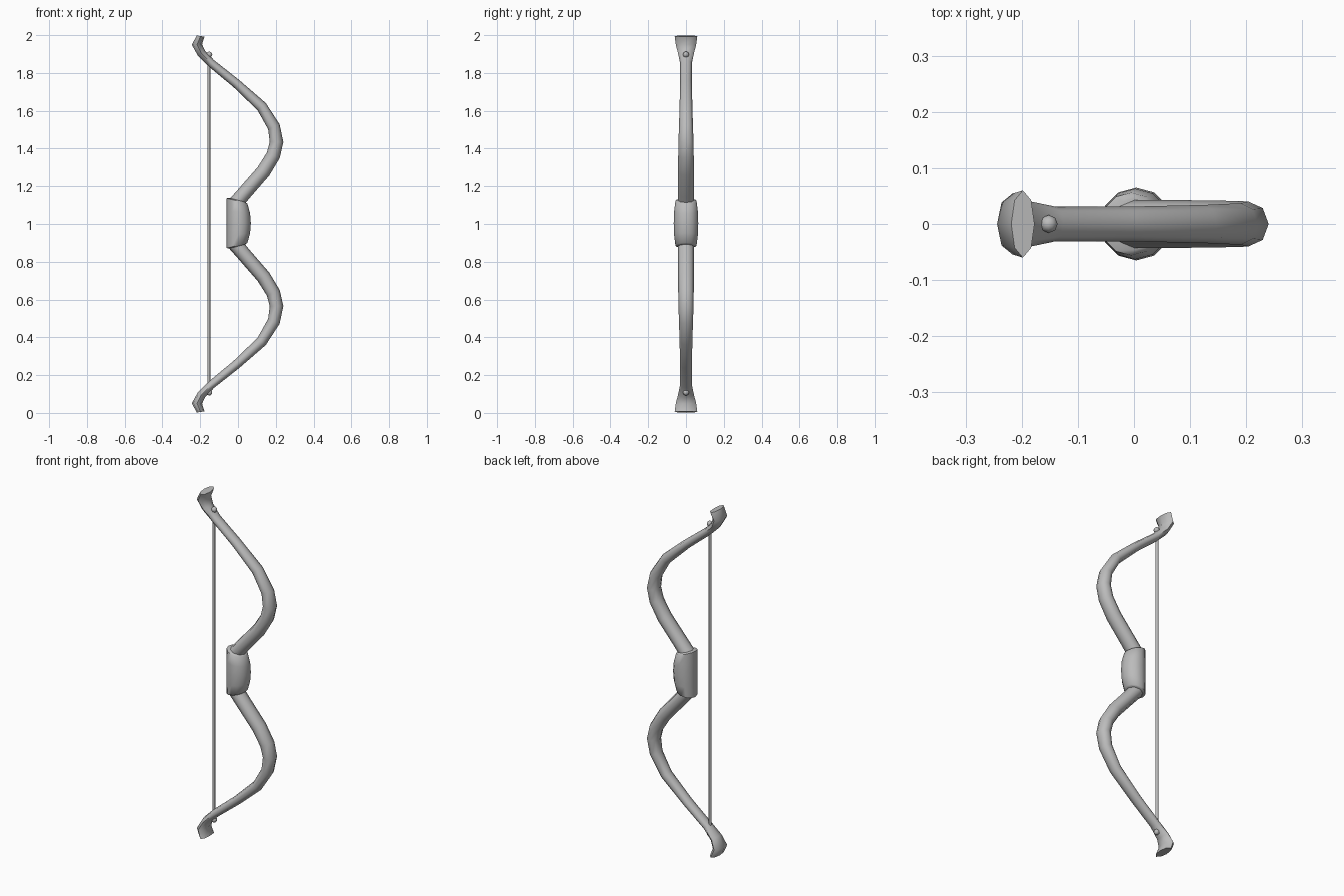
import bpy, bmesh, math
from mathutils import Vector

cube = bpy.data.objects.get("Cube")
if cube:
    bpy.data.objects.remove(cube, do_unlink=True)

GREY = (0.5, 0.5, 0.5, 1)
grey = bpy.data.materials.new("plain_grey")
grey.use_nodes = True
grey.diffuse_color = GREY
grey.node_tree.nodes["Principled BSDF"].inputs["Base Color"].default_value = GREY


def finish(name, bm, angle=60):
    bmesh.ops.recalc_face_normals(bm, faces=bm.faces)
    mesh = bpy.data.meshes.new(name)
    bm.to_mesh(mesh)
    bm.free()
    mesh.materials.append(grey)
    obj = bpy.data.objects.new(name, mesh)
    bpy.context.collection.objects.link(obj)
    bpy.ops.object.select_all(action='DESELECT')
    obj.select_set(True)
    bpy.context.view_layer.objects.active = obj
    bpy.ops.object.shade_smooth_by_angle(angle=math.radians(angle))
    return obj


def loft(name, rings, sides):
    """Rings are (centre, in-plane side vector, in-plane half size, depth half size)."""
    bm = bmesh.new()
    loops = []
    for centre, side, half, depth in rings:
        turns = [2 * math.pi * i / sides for i in range(sides)]
        loops.append([bm.verts.new(centre + side * half * math.cos(t)
                                   + Vector((0, depth * math.sin(t), 0))) for t in turns])
    for a, b in zip(loops, loops[1:]):
        for i in range(sides):
            j = (i + 1) % sides
            bm.faces.new((a[i], a[j], b[j], b[i]))
    bm.faces.new(loops[0])
    bm.faces.new(loops[-1])
    return finish(name, bm)


# Limb stations: x, height from the middle, half thickness, half depth
LIMB = [(-0.02, 0.10, 0.040, 0.043), (0.035, 0.165, 0.038, 0.043),
        (0.135, 0.28, 0.038, 0.042), (0.187, 0.365, 0.037, 0.041),
        (0.204, 0.435, 0.036, 0.040), (0.190, 0.515, 0.033, 0.037),
        (0.125, 0.622, 0.029, 0.034), (-0.01, 0.745, 0.024, 0.031),
        (-0.14, 0.85, 0.022, 0.031), (-0.193, 0.903, 0.023, 0.042),
        (-0.217, 0.95, 0.027, 0.054), (-0.198, 0.995, 0.021, 0.060)]


def limb(name, sign):
    points = [Vector((x, 0, 1 + sign * z)) for x, z, _, _ in LIMB]
    rings = []
    for i, (_, _, half, depth) in enumerate(LIMB):
        along = points[min(i + 1, len(points) - 1)] - points[max(i - 1, 0)]
        if i == len(points) - 1:
            along = Vector((0.15, 0, sign))
        side = Vector((along.z, 0, -along.x)).normalized()
        rings.append((points[i], side, half, depth))
    loft(name, rings, 8)


limb("upper_limb", 1)
limb("lower_limb", -1)

# Grip: barrel whose ends slope towards the belly
GRIP = [(-0.122, 0.040, 0.046), (-0.118, 0.055, 0.056), (-0.06, 0.062, 0.063),
        (0, 0.064, 0.065), (0.06, 0.062, 0.063), (0.118, 0.055, 0.056), (0.122, 0.040, 0.046)]
rings = []
for z, half, depth in GRIP:
    side = Vector((1, 0, -2.2 * z))
    rings.append((Vector((half - 0.060 if half > 0.05 else 0, 0, 1.004 + z)), side, half, depth))
loft("grip", rings, 12)

# Bowstring and its knots
STRING_X = -0.154
across = Vector((1, 0, 0))
loft("string", [(Vector((STRING_X, 0, z)), across, 0.008, 0.008) for z in (0.11, 1.895)], 8)
for name, z in (("upper_knot", 1.897), ("lower_knot", 0.108)):
    bm = bmesh.new()
    bmesh.ops.create_uvsphere(bm, u_segments=8, v_segments=6, radius=0.016)
    bmesh.ops.translate(bm, verts=bm.verts, vec=(STRING_X + 0.002, 0, z))
    finish(name, bm)
